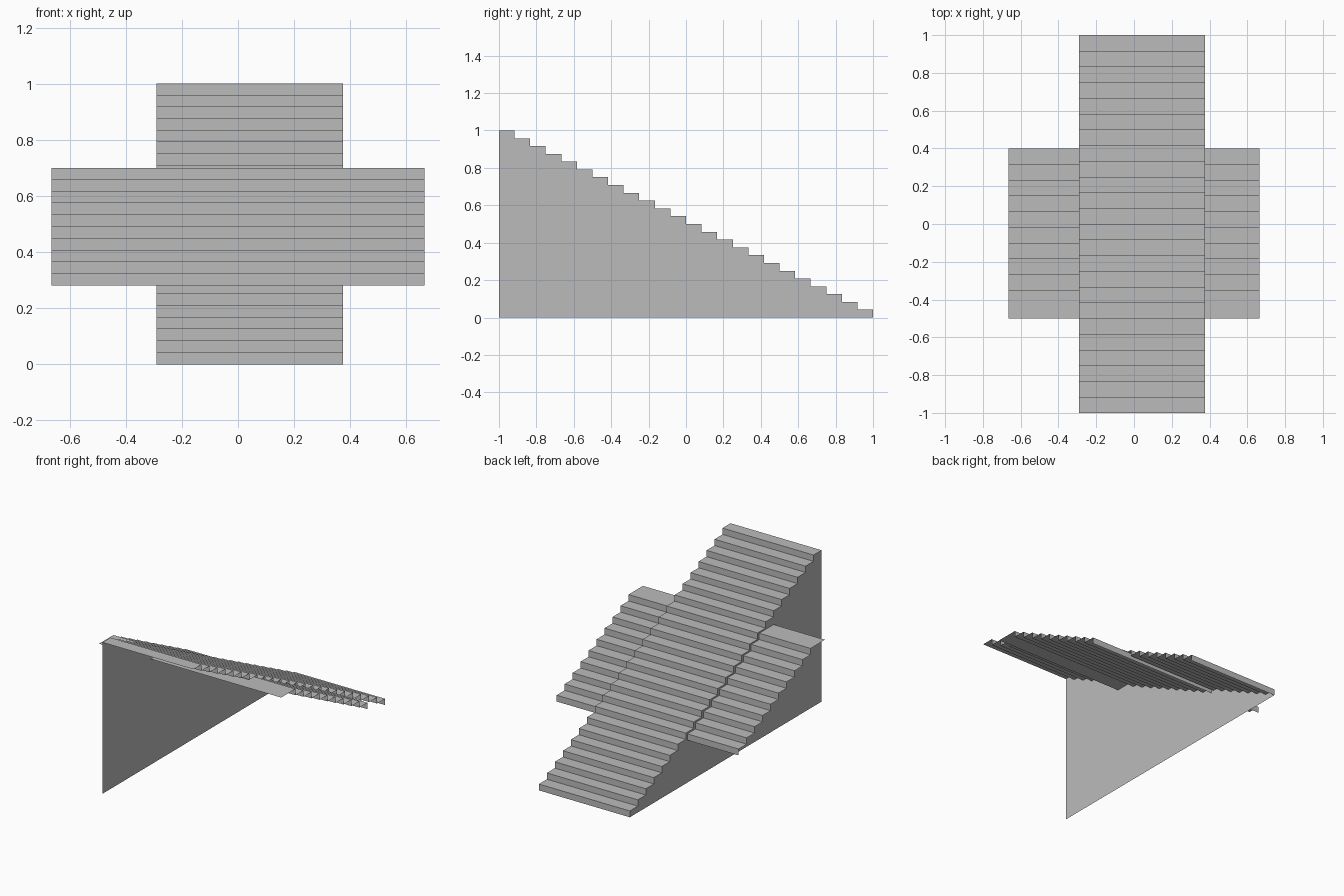
import bpy

cube = bpy.data.objects.get("Cube")
if cube:
    bpy.data.objects.remove(cube, do_unlink=True)

# Single plain grey
grey = bpy.data.materials.new("stone_grey")
grey.use_nodes = True
colour = (0.5, 0.5, 0.5, 1)
grey.diffuse_color = colour
grey.node_tree.nodes["Principled BSDF"].inputs["Base Color"].default_value = colour

RUN, RISE = 1 / 12, 1 / 24


def add_mesh(name, verts, faces):
    mesh = bpy.data.meshes.new(name)
    mesh.from_pydata(verts, [], faces)
    mesh.materials.append(grey)
    obj = bpy.data.objects.new(name, mesh)
    bpy.context.collection.objects.link(obj)
    return obj


def step_profile(y, z, count, rise, end_y):
    """Zigzag of risers and treads climbing towards the front."""
    points = [(y, z)]
    for i in range(count):
        tread_end = end_y if i == count - 1 else y - (i + 1) * RUN
        height = z + (i + 1) * rise
        points += [(y - i * RUN, height), (tread_end, height)]
    return points


def stair_sheet(name, x0, x1, profile):
    """Thin folded sheet of steps, open underneath."""
    verts = [(x, y, z) for y, z in profile for x in (x0, x1)]
    faces = [(2 * i, 2 * i + 2, 2 * i + 3, 2 * i + 1) for i in range(len(profile) - 1)]
    return add_mesh(name, verts, faces)


# Main flight
main = step_profile(1, 0, 24, RISE, -1)
stair_sheet("main_stairs", -0.29, 0.375, main)

# Wider flight that passes just beneath the main one, ending in a deep landing
wide = step_profile(0.4, 0.28, 10, 0.042, -0.5)
stair_sheet("wide_stairs", -0.665, 0.665, wide)

# Single side wall, built as one strip under each tread
verts, faces = [], []
for (y0, z), (y1, _) in zip(main[1::2], main[2::2]):
    n = len(verts)
    verts += [(-0.29, y0, 0), (-0.29, y0, z), (-0.29, y1, z), (-0.29, y1, 0)]
    faces.append((n, n + 1, n + 2, n + 3))
add_mesh("side_wall", verts, faces)
